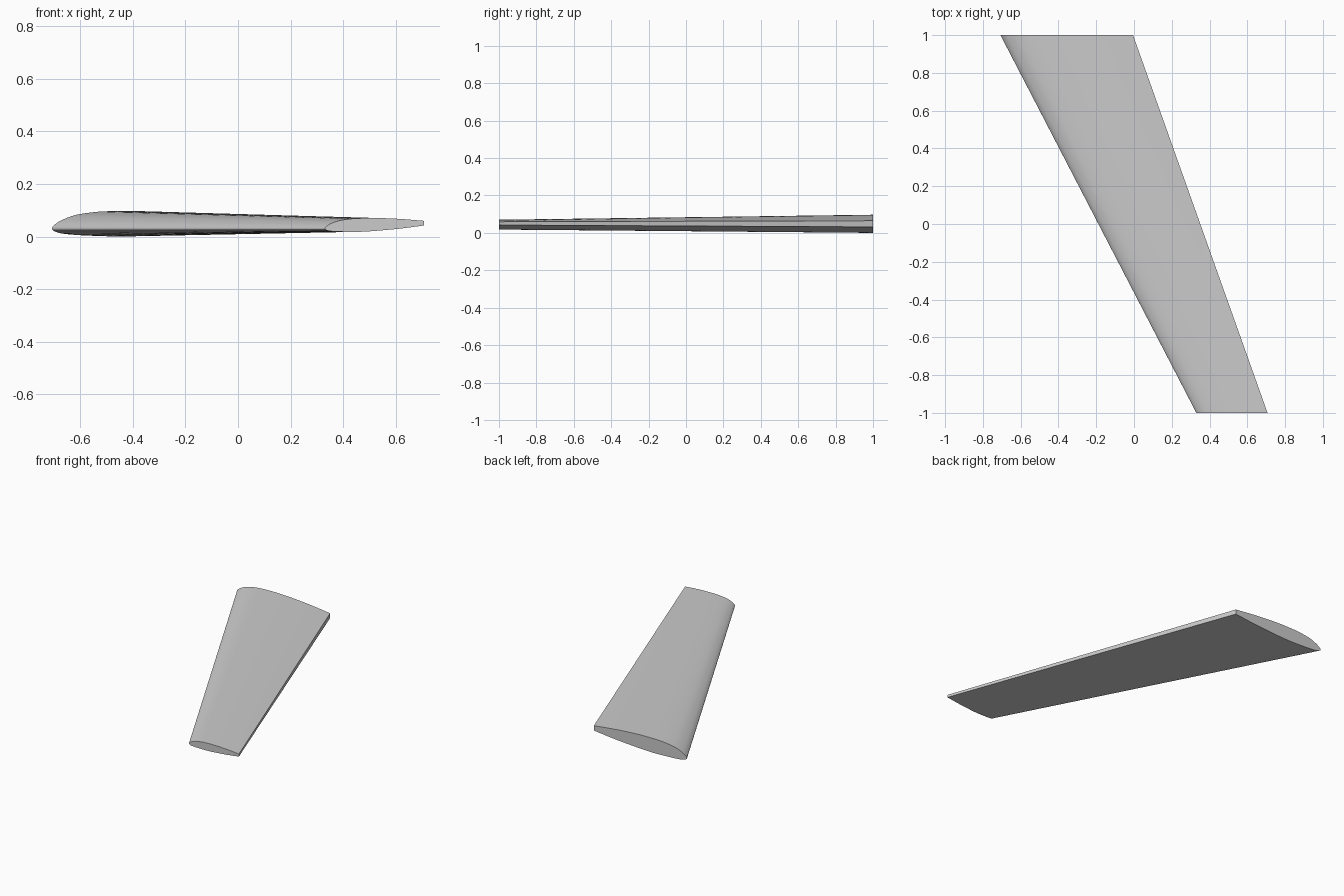
import bpy
import bmesh
import math
from mathutils import Vector

cube = bpy.data.objects.get("Cube")
if cube:
    bpy.data.objects.remove(cube, do_unlink=True)


def flat_material(name, colour):
    mat = bpy.data.materials.new(name)
    mat.use_nodes = True
    mat.diffuse_color = colour
    mat.node_tree.nodes["Principled BSDF"].inputs["Base Color"].default_value = colour
    return mat


def smooth_path(points, steps):
    """Catmull-Rom curve through the given points."""
    pts = [Vector(p) for p in points]
    pts = [pts[0] * 2 - pts[1]] + pts + [pts[-1] * 2 - pts[-2]]
    path = []
    for a, b, c, d in zip(pts, pts[1:], pts[2:], pts[3:]):
        for i in range(steps):
            t = i / steps
            path.append(0.5 * (2 * b + (c - a) * t + (2 * a - 5 * b + 4 * c - d) * t ** 2
                               + (3 * b - a - 3 * c + d) * t ** 3))
    return path + [pts[-2]]


# Root section (chord fraction, height): upper trailing edge, nose, lower trailing edge
UPPER = [(1, .065), (.8, .081), (.65, .09), (.5, .096), (.38, .097),
         (.25, .094), (.13, .082), (.05, .061), (.012, .043)]
NOSE = [(0, .03)]
LOWER = [(.012, .021), (.05, .012), (.13, .006), (.25, .002), (.38, 0),
         (.5, .003), (.65, .009), (.8, .017), (1, .032)]
section = smooth_path(UPPER + NOSE + LOWER, 4)

SPANS = 12


def place(u, z, t):
    """Tapered, swept and slightly twisted position; t runs from root to tip."""
    chord = 0.702 + (0.377 - 0.702) * t
    x = -0.707 + 1.037 * t + u * chord
    return x, 1 - 2 * t, z * (1 - 0.47 * t) + (0.014 + 0.011 * u) * t


# Wing skin lofted between the sections, with a flat trailing face and end caps
bm = bmesh.new()
rings = [[bm.verts.new(place(u, z, s / SPANS)) for u, z in section]
         for s in range(SPANS + 1)]
for inner, outer in zip(rings, rings[1:]):
    for i in range(len(section)):
        j = (i + 1) % len(section)
        bm.faces.new((inner[i], inner[j], outer[j], outer[i]))
bm.faces.new(rings[0])
bm.faces.new(rings[-1])
bmesh.ops.recalc_face_normals(bm, faces=bm.faces)

mesh = bpy.data.meshes.new("wing_panel")
bm.to_mesh(mesh)
bm.free()
mesh.materials.append(flat_material("light_grey", (0.6, 0.6, 0.6, 1)))
wing = bpy.data.objects.new("wing_panel", mesh)
bpy.context.collection.objects.link(wing)

bpy.context.view_layer.objects.active = wing
wing.select_set(True)
bpy.ops.object.shade_smooth_by_angle(angle=math.radians(35))
